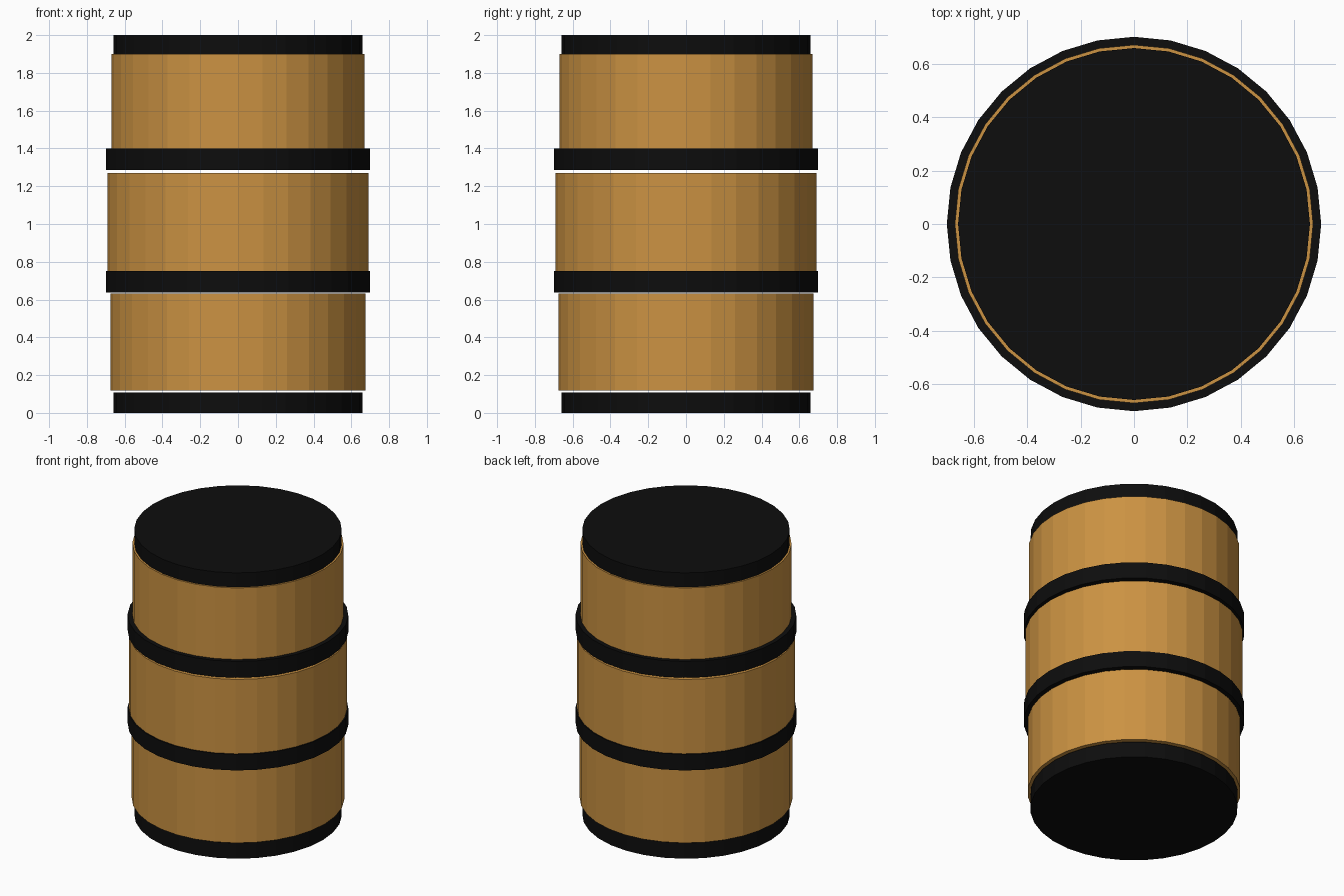
import bpy

if "Cube" in bpy.data.objects:
    bpy.data.objects.remove(bpy.data.objects["Cube"])

SIDES = 32


def material(name, color):
    mat = bpy.data.materials.new(name)
    mat.diffuse_color = color
    mat.use_nodes = True
    mat.node_tree.nodes["Principled BSDF"].inputs["Base Color"].default_value = mat.diffuse_color
    return mat


wood = material("wood", (0.60, 0.29, 0.055, 1))
iron = material("iron", (0.004, 0.004, 0.004, 1))


def drum(name, radius, bottom, top, mat):
    # Flat-shaded closed cylinder with a vertex on each axis
    bpy.ops.mesh.primitive_cylinder_add(
        vertices=SIDES, radius=radius, depth=top - bottom,
        location=(0, 0, (bottom + top) / 2))
    obj = bpy.context.object
    obj.name = name
    obj.data.materials.append(mat)


# End caps
drum("bottom_cap", 0.658, 0.0, 0.109, iron)
drum("top_cap", 0.658, 1.90, 2.0, iron)

# Wooden body sections
drum("lower_body", 0.675, 0.118, 0.631, wood)
drum("middle_body", 0.692, 0.75, 1.27, wood)
drum("upper_body", 0.67, 1.40, 1.90, wood)

# Raised hoops
drum("lower_hoop", 0.70, 0.637, 0.75, iron)
drum("upper_hoop", 0.70, 1.286, 1.40, iron)
